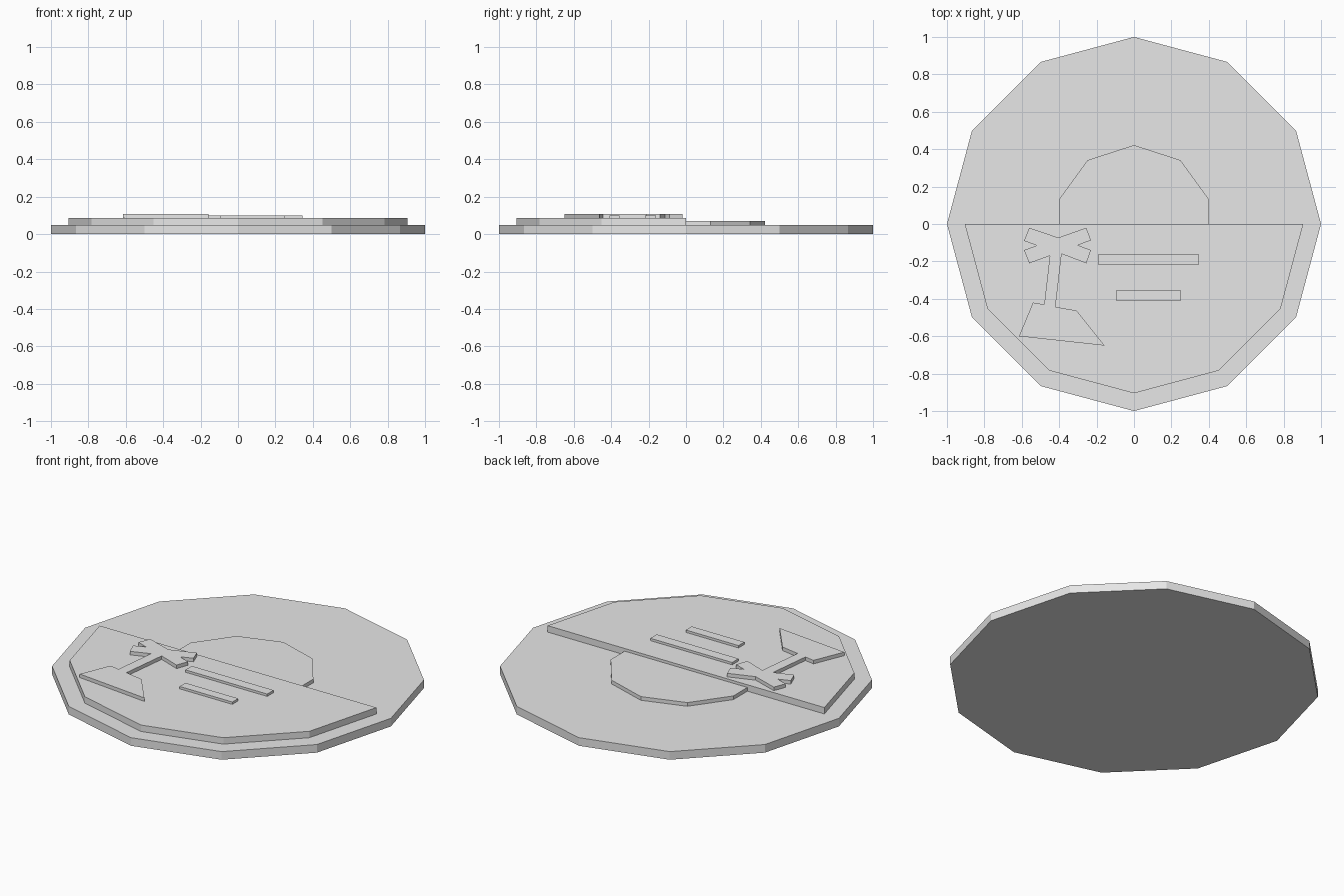
import bpy
import bmesh
from math import cos, sin, radians

cube = bpy.data.objects.get("Cube")
if cube:
    bpy.data.objects.remove(cube, do_unlink=True)

# One flat colour throughout
grey = bpy.data.materials.new("plain_grey")
grey.use_nodes = True
colour = (0.8, 0.8, 0.8, 1)
grey.diffuse_color = colour
grey.node_tree.nodes["Principled BSDF"].inputs["Base Color"].default_value = colour


def slab(name, outline, bottom, top):
    """Extrude a flat outline into a solid slab."""
    bm = bmesh.new()
    face = bm.faces.new([bm.verts.new((x, y, bottom)) for x, y in outline])
    result = bmesh.ops.extrude_face_region(bm, geom=[face], use_keep_orig=True)
    for v in result["geom"]:
        if isinstance(v, bmesh.types.BMVert):
            v.co.z = top
    bmesh.ops.recalc_face_normals(bm, faces=bm.faces)
    mesh = bpy.data.meshes.new(name)
    bm.to_mesh(mesh)
    bm.free()
    mesh.materials.append(grey)
    obj = bpy.data.objects.new(name, mesh)
    bpy.context.collection.objects.link(obj)
    return obj


def arc(radius, start, end, steps):
    """Points on a circle, both ends included."""
    angles = [radians(start + (end - start) * i / steps) for i in range(steps + 1)]
    return [(radius * cos(a), radius * sin(a)) for a in angles]


def bar(x0, x1, y0, y1):
    return [(x0, y0), (x1, y0), (x1, y1), (x0, y1)]


# Twelve-sided base and the raised half that forms the sea
slab("base_disc", arc(1, 0, 330, 11), 0, 0.048)
slab("sea", arc(0.905, 180, 360, 6), 0.048, 0.086)

# Rising sun: upper half of a ten-sided disc
sun_rim = arc(0.422, 18, 162, 4)
side = sun_rim[0][0]
slab("sun", [(side, 0)] + sun_rim + [(-side, 0)], 0.048, 0.07)

# Wave bars on the sea
slab("long_wave", bar(-0.19, 0.345, -0.22, -0.16), 0.086, 0.1)
slab("short_wave", bar(-0.095, 0.25, -0.41, -0.355), 0.086, 0.1)

# Palm tree on its island, one outline: fronds, trunk, mound
palm = [(-0.405, -0.073), (-0.56, -0.02), (-0.588, -0.09), (-0.52, -0.115),
        (-0.588, -0.14), (-0.56, -0.21), (-0.45, -0.17), (-0.48, -0.43),
        (-0.54, -0.42), (-0.615, -0.6), (-0.157, -0.65), (-0.307, -0.463),
        (-0.42, -0.443), (-0.387, -0.16), (-0.255, -0.21), (-0.23, -0.14),
        (-0.3, -0.113), (-0.23, -0.087), (-0.255, -0.02)]
slab("palm_island", palm, 0.086, 0.107)
